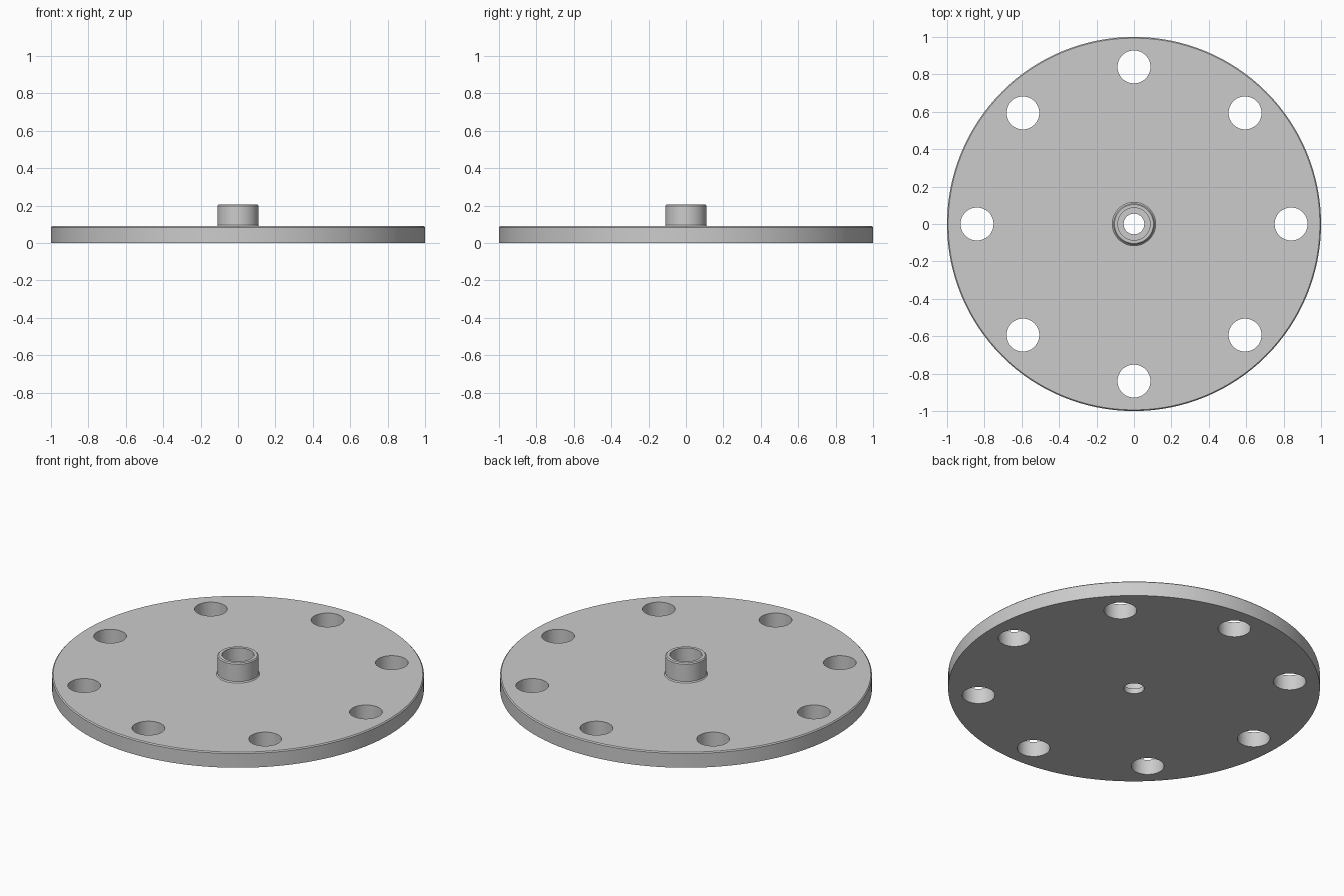
import bpy, bmesh, math

cube = bpy.data.objects.get("Cube")
if cube:
    bpy.data.objects.remove(cube, do_unlink=True)

gray = bpy.data.materials.new("plain gray")
gray.use_nodes = True
color = (0.6, 0.6, 0.6, 1)
gray.diffuse_color = color
gray.node_tree.nodes["Principled BSDF"].inputs["Base Color"].default_value = color

PLATE_TOP, HUB_TOP = 0.09, 0.205
HUB_R, BORE_R, PILOT_R = 0.11, 0.086, 0.055
SHELF_Z, EDGE = 0.03, 0.006
HOLE_COUNT, HOLE_R, HOLE_CIRCLE = 8, 0.088, 0.84


def lathe(name, profile, steps=128):
    """Revolve a closed (radius, height) profile about z."""
    bm = bmesh.new()
    verts = [bm.verts.new((r, 0, z)) for r, z in profile]
    edges = [bm.edges.new((a, b)) for a, b in zip(verts, verts[1:] + verts[:1])]
    bmesh.ops.spin(bm, geom=verts + edges, axis=(0, 0, 1), cent=(0, 0, 0),
                   angle=math.tau, steps=steps, use_merge=True)
    bmesh.ops.remove_doubles(bm, verts=bm.verts, dist=1e-5)
    bmesh.ops.recalc_face_normals(bm, faces=bm.faces)
    mesh = bpy.data.meshes.new(name)
    bm.to_mesh(mesh)
    bm.free()
    mesh.materials.append(gray)
    obj = bpy.data.objects.new(name, mesh)
    bpy.context.collection.objects.link(obj)
    return obj


# Round plate with raised hub and stepped centre bore
flange = lathe("flange_plate_with_hub", [
    (PILOT_R, 0), (1, 0),
    (1, PLATE_TOP - EDGE), (1 - EDGE, PLATE_TOP),
    (HUB_R + EDGE, PLATE_TOP), (HUB_R, PLATE_TOP + EDGE),
    (HUB_R, HUB_TOP - EDGE), (HUB_R - EDGE, HUB_TOP),
    (BORE_R, HUB_TOP), (BORE_R, SHELF_Z), (PILOT_R, SHELF_Z)])

# Ring of bolt-hole cutters
bm = bmesh.new()
for i in range(HOLE_COUNT):
    a = math.tau * i / HOLE_COUNT
    made = bmesh.ops.create_cone(bm, cap_ends=True, segments=64, radius1=HOLE_R,
                                 radius2=HOLE_R, depth=1)
    bmesh.ops.translate(bm, verts=made["verts"],
                        vec=(HOLE_CIRCLE * math.cos(a), HOLE_CIRCLE * math.sin(a), 0))
mesh = bpy.data.meshes.new("bolt_hole_cutters")
bm.to_mesh(mesh)
bm.free()
mesh.materials.append(gray)
cutter = bpy.data.objects.new("bolt_hole_cutters", mesh)
bpy.context.collection.objects.link(cutter)

# Cut the holes and bake the result
cut = flange.modifiers.new("bolt_holes", "BOOLEAN")
cut.operation, cut.solver, cut.object = "DIFFERENCE", "EXACT", cutter
bpy.ops.object.select_all(action="DESELECT")
bpy.context.view_layer.objects.active = flange
flange.select_set(True)
bpy.ops.object.modifier_apply(modifier=cut.name)
bpy.data.objects.remove(cutter, do_unlink=True)
bpy.ops.object.shade_smooth_by_angle(angle=math.radians(30))
